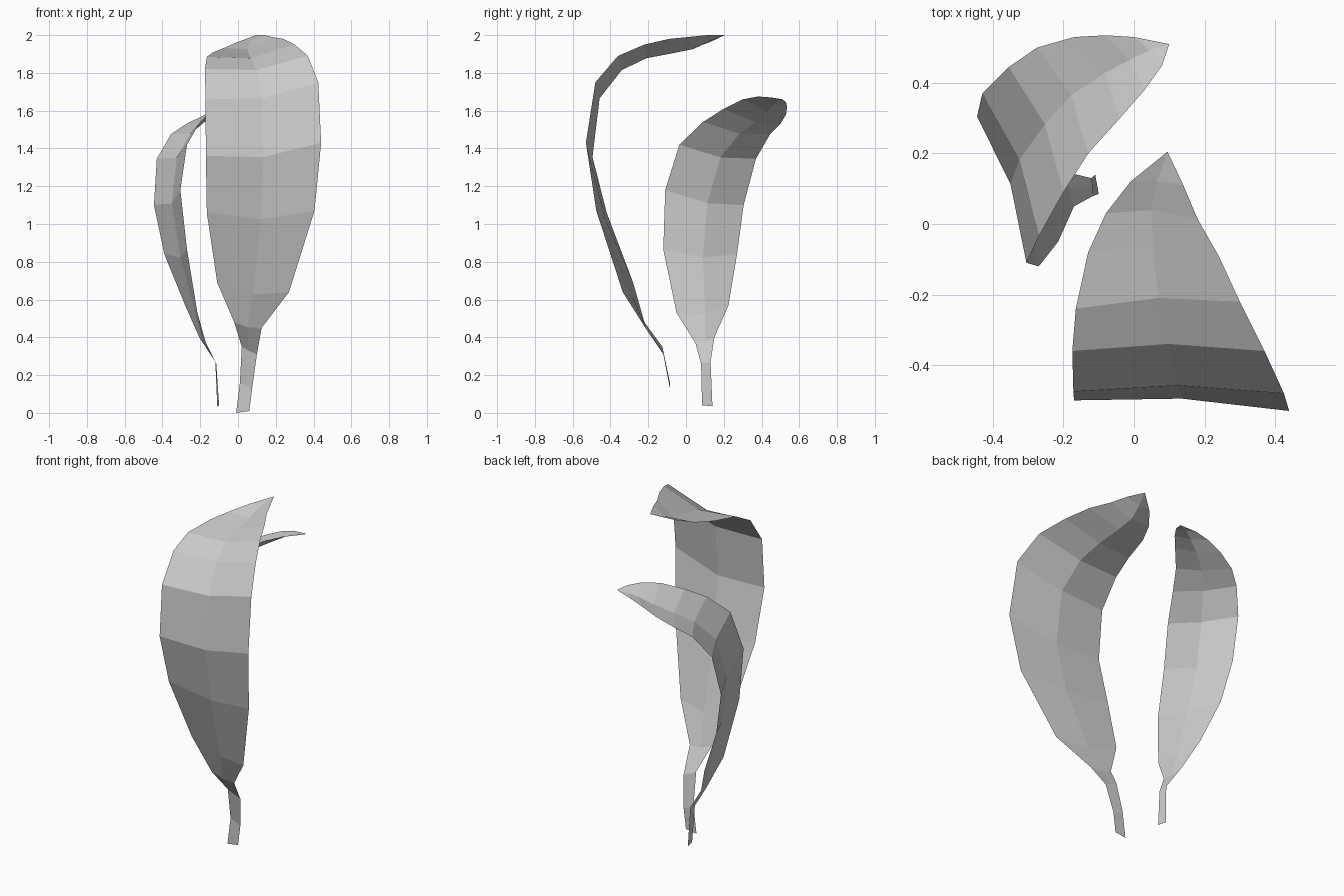
import bpy
from mathutils import Vector


def leaf(name, left, right, tip, crease):
    """Skin a creased blade between two edge rails, closing at a tip point."""
    verts, faces = [], []
    for a, b in zip(left, right):
        a, b = Vector(a), Vector(b)
        fold = min(1.0, max(0.0, ((b - a).length - 0.08) / 0.22))
        mid = (a + b) / 2 + Vector(crease) * fold
        verts += [a, mid, b]
    for i in range(0, len(verts) - 3, 3):
        for k in (i, i + 1):
            faces.append((k, k + 1, k + 4, k + 3))
    n = len(verts)
    verts.append(Vector(tip))
    faces += [(n - 3, n - 2, n), (n - 2, n - 1, n)]
    mesh = bpy.data.meshes.new(name)
    mesh.from_pydata(verts, [], faces)
    mesh.update()
    obj = bpy.data.objects.new(name, mesh)
    bpy.context.collection.objects.link(obj)
    return obj


# Tall leaf: stem at the bottom, blade arching back over the centre
tall_left = [(-0.01, -0.085, 0.0), (0.01, -0.085, 0.16), (0.02, -0.125, 0.35),
             (-0.02, -0.22, 0.48), (-0.11, -0.28, 0.69), (-0.165, -0.42, 1.06),
             (-0.17, -0.50, 1.36), (-0.172, -0.475, 1.66), (-0.175, -0.36, 1.82),
             (-0.165, -0.24, 1.885), (-0.13, -0.08, 1.91), (-0.08, 0.03, 1.93),
             (-0.01, 0.12, 1.96)]
tall_right = [(0.06, -0.085, 0.01), (0.075, -0.085, 0.13), (0.10, -0.12, 0.31),
              (0.125, -0.215, 0.45), (0.27, -0.335, 0.64), (0.405, -0.475, 1.07),
              (0.44, -0.53, 1.43), (0.425, -0.48, 1.75), (0.37, -0.36, 1.89),
              (0.30, -0.22, 1.95), (0.24, -0.09, 1.98), (0.18, 0.015, 1.99),
              (0.14, 0.11, 2.0)]
leaf("tall_leaf", tall_left, tall_right, (0.095, 0.205, 2.0), (0, 0.02, -0.04))

# Short leaf: leans to the left, tip curling back to the right
short_front = [(-0.10, 0.085, 0.04), (-0.115, 0.08, 0.26), (-0.17, 0.05, 0.37),
               (-0.215, -0.05, 0.53), (-0.27, -0.12, 0.865), (-0.305, -0.11, 1.18),
               (-0.27, -0.035, 1.42), (-0.20, 0.09, 1.54), (-0.13, 0.20, 1.61),
               (-0.04, 0.30, 1.66), (0.03, 0.38, 1.675), (0.08, 0.45, 1.67)]
short_back = [(-0.11, 0.14, 0.035), (-0.12, 0.13, 0.27), (-0.205, 0.15, 0.40),
              (-0.28, 0.225, 0.57), (-0.39, 0.27, 0.84), (-0.445, 0.305, 1.10),
              (-0.43, 0.37, 1.345), (-0.355, 0.445, 1.475), (-0.275, 0.50, 1.53),
              (-0.17, 0.53, 1.58), (-0.08, 0.535, 1.62), (0.0, 0.53, 1.645)]
leaf("short_leaf", short_back, short_front, (0.10, 0.51, 1.66), (0.025, 0.015, -0.03))
